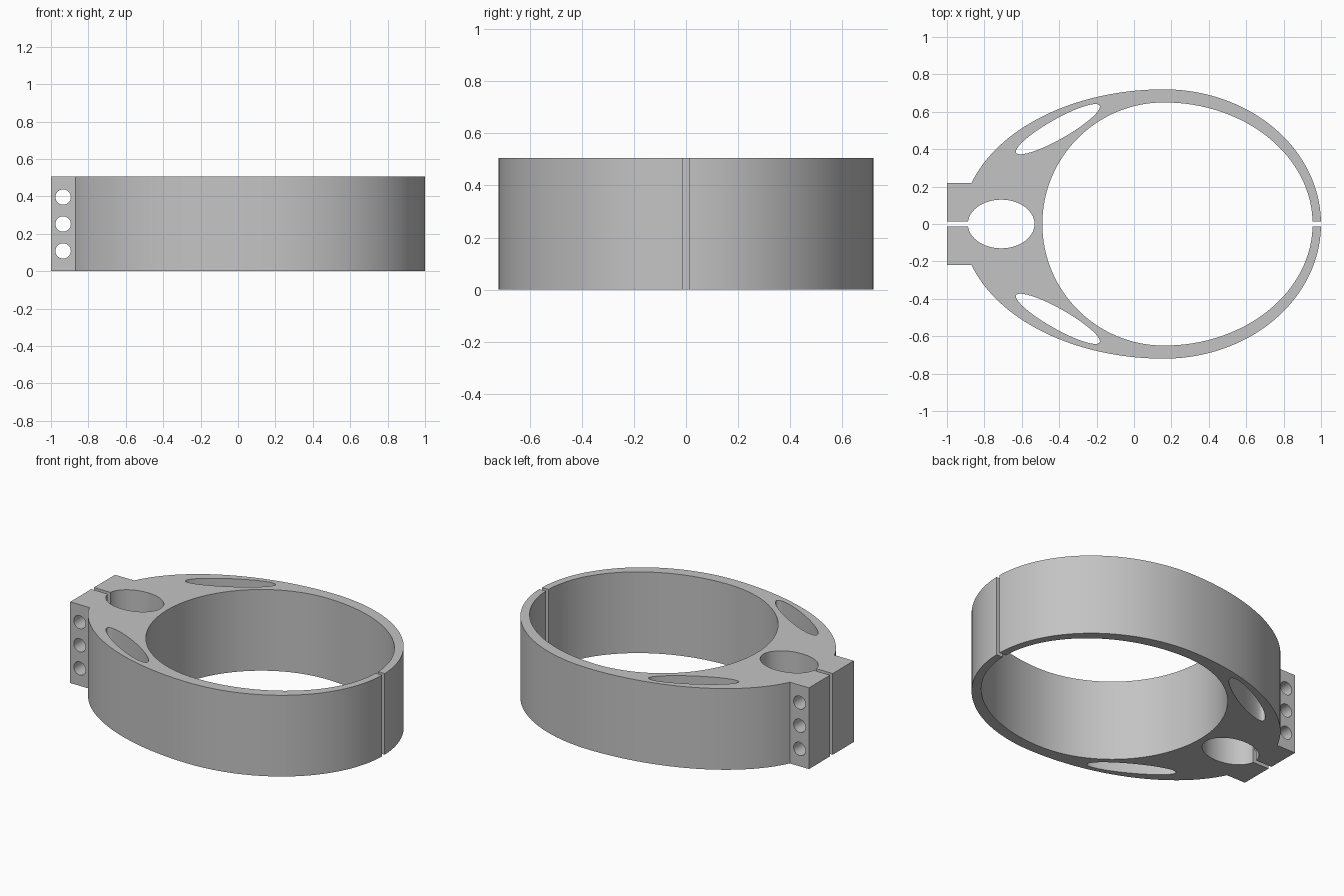
import bpy, bmesh
from math import sin, cos, pi, acos, radians
from mathutils import Matrix, Vector

cube = bpy.data.objects.get("Cube")
if cube:
    bpy.data.objects.remove(cube, do_unlink=True)

HEIGHT = 0.505
SLIT = 0.013
CENTRE = 0.16

grey = bpy.data.materials.new("plain_grey")
grey.use_nodes = True
colour = (0.55, 0.55, 0.55, 1)
grey.diffuse_color = colour
grey.node_tree.nodes["Principled BSDF"].inputs["Base Color"].default_value = colour


def prism(name, outline, low, high):
    """Extrude a flat outline upwards between two heights."""
    bm = bmesh.new()
    face = bm.faces.new([bm.verts.new((x, y, low)) for x, y in outline])
    top = bmesh.ops.extrude_face_region(bm, geom=[face])["geom"]
    bmesh.ops.translate(bm, vec=(0, 0, high - low),
                        verts=[v for v in top if isinstance(v, bmesh.types.BMVert)])
    bmesh.ops.recalc_face_normals(bm, faces=bm.faces)
    mesh = bpy.data.meshes.new(name)
    bm.to_mesh(mesh)
    bm.free()
    obj = bpy.data.objects.new(name, mesh)
    bpy.context.collection.objects.link(obj)
    return obj


def egg(left, right, width, start=0.0, end=2 * pi, steps=128):
    """Oval arc with different reach to the left and to the right."""
    angles = [start + (end - start) * i / steps for i in range(steps + 1)]
    return [(cos(t) * (right if cos(t) > 0 else left), width * sin(t)) for t in angles]


def shifted(points, x, y=0.0, turn=0.0):
    rot = Matrix.Rotation(turn, 2)
    return [tuple(rot @ Vector(p) + Vector((x, y))) for p in points]


def box(x0, x1, y0, y1):
    return [(x0, y0), (x1, y0), (x1, y1), (x0, y1)]


# Clamp body: egg-shaped outside running into two square lugs
lug_x, lug_y, reach = -0.87, 0.22, 1.08
end = acos((lug_x - CENTRE) / reach)
upper = shifted(egg(reach, 1 - CENTRE, 0.72, 0, end, 72), CENTRE)
upper += [(lug_x, lug_y), (-1, lug_y)]
lower = [(x, -y) for x, y in reversed(upper[1:])]
body = prism("clamp_body", upper + lower, 0, HEIGHT)

# Openings through the full height
openings = {
    "main_bore": shifted(egg(0.65, 0.795, 0.65)[:-1], CENTRE),
    "relief_hole": shifted(egg(0.178, 0.178, 0.13, steps=96)[:-1], -0.71),
    "lug_slit": box(-1.1, -0.8, -SLIT, SLIT),
    "rim_slit": box(0.85, 1.1, -SLIT, SLIT),
}
lens = egg(0.256, 0.256, 0.053, steps=96)[:-1]
for side, name in ((1, "back_slot"), (-1, "front_slot")):
    openings[name] = shifted(lens, -0.407, side * 0.507, side * radians(29.5))
cutters = [prism(name, pts, -0.1, HEIGHT + 0.1) for name, pts in openings.items()]

# Bolt holes across the lugs
for i in range(3):
    bolt = prism("bolt_hole", egg(0.041, 0.041, 0.041, steps=32)[:-1], -0.4, 0.4)
    bolt.data.transform(Matrix.Translation((-0.935, 0, 0.108 + 0.144 * i))
                        @ Matrix.Rotation(pi / 2, 4, "X"))
    cutters.append(bolt)

for cutter in cutters:
    cutter.hide_render = True
    mod = body.modifiers.new(cutter.name, "BOOLEAN")
    mod.operation = "DIFFERENCE"
    mod.solver = "EXACT"
    mod.object = cutter

# Bake the cuts and remove the cutters
graph = bpy.context.evaluated_depsgraph_get()
cut_mesh = bpy.data.meshes.new_from_object(body.evaluated_get(graph))
body.modifiers.clear()
body.data = cut_mesh
for cutter in cutters:
    bpy.data.objects.remove(cutter, do_unlink=True)

body.data.materials.clear()
body.data.materials.append(grey)
for obj in bpy.context.selected_objects:
    obj.select_set(False)
body.select_set(True)
bpy.context.view_layer.objects.active = body
bpy.ops.object.shade_smooth_by_angle(angle=radians(30))
